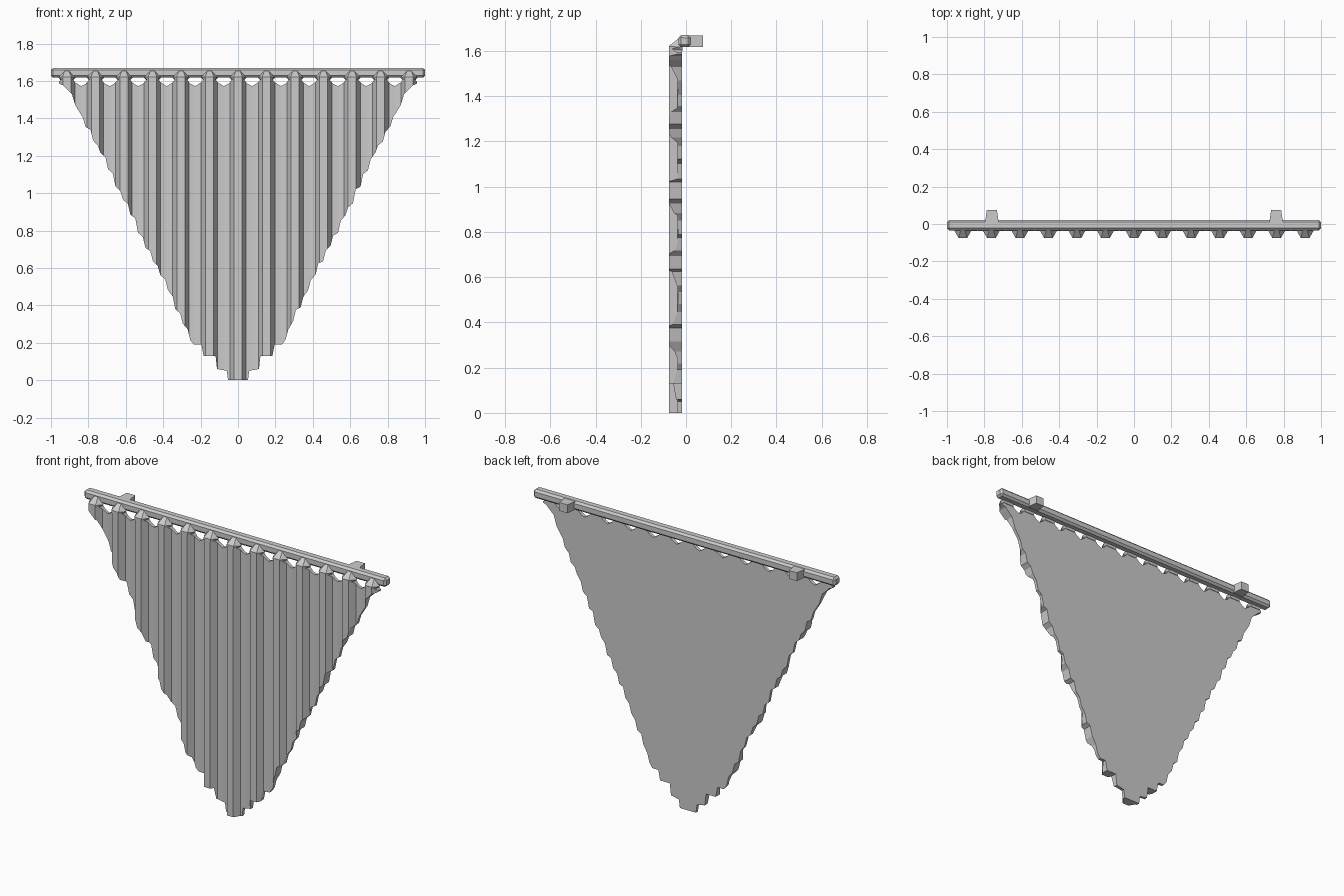
import bpy, bmesh, random

if "Cube" in bpy.data.objects:
    bpy.data.objects.remove(bpy.data.objects["Cube"])

random.seed(4)
PITCH = 0.1525          # spacing of the folds
BACK = -0.018           # back plane of the cloth


def lerp(table, x):
    for (x0, v0), (x1, v1) in zip(table, table[1:]):
        if x <= x1:
            return v0 + (v1 - v0) * max(0, x - x0) / (x1 - x0)
    return table[-1][1]


def finish(name, bm):
    bmesh.ops.recalc_face_normals(bm, faces=bm.faces)
    me = bpy.data.meshes.new(name)
    bm.to_mesh(me)
    bm.free()
    ob = bpy.data.objects.new(name, me)
    bpy.context.collection.objects.link(ob)
    return ob


def hull(name, pts):
    bm = bmesh.new()
    for p in pts:
        bm.verts.new(p)
    bmesh.ops.convex_hull(bm, input=bm.verts)
    return finish(name, bm)


def box(name, lo, hi, bevel=0):
    ob = hull(name, [(x, y, z) for x in (lo[0], hi[0])
                     for y in (lo[1], hi[1]) for z in (lo[2], hi[2])])
    if bevel:
        m = ob.modifiers.new("bevel", "BEVEL")
        m.width = bevel
        m.segments = 1
    return ob


# Fold profile and hem, as functions of distance from a fold centre
FOLD_Y = [(0, -0.075), (0.021, -0.075), (0.044, -0.038), (0.077, -0.036)]
FOLD_TOP = [(0, 1.62), (0.025, 1.617), (0.05, 1.585), (0.077, 1.572)]


def ragged_edge():
    # Stepped tip, then a frayed diagonal up to the rod
    pts = [(0, 0), (0.053, 0), (0.06, 0.05), (0.112, 0.06), (0.12, 0.13),
           (0.184, 0.13), (0.196, 0.19), (0.235, 0.19)]
    line = [(0.235, 0.19), (0.30, 0.33), (0.43, 0.60), (0.60, 0.94),
            (0.73, 1.21), (0.86, 1.45)]
    x, n = 0.255, 0
    while x < 0.85:
        pts.append((x, lerp(line, x) + (0.018 if n % 2 else -0.014)
                    + random.uniform(-0.012, 0.012)))
        x += 0.026 if n % 2 else 0.014
        n += 1
    return pts + [(0.87, 1.47), (0.888, 1.53), (0.92, 1.56), (0.958, 1.6)]


def fold_distance(x):
    return abs(x - round(x / PITCH) * PITCH)


# Pleated triangular cloth
left, right = ragged_edge(), ragged_edge()
stations = {round(x, 4) for x, _ in right} | {round(-x, 4) for x, _ in left}
for k in range(-6, 7):
    for d in (-0.044, -0.021, 0.021, 0.044, PITCH / 2):
        if abs(k * PITCH + d) < 0.958:
            stations.add(round(k * PITCH + d, 4))
bm = bmesh.new()
rings = []
for x in sorted(stations):
    d = fold_distance(x)
    y, top = lerp(FOLD_Y, d), lerp(FOLD_TOP, d)
    bottom = min(lerp(right if x > 0 else left, abs(x)), top - 0.008)
    rings.append([bm.verts.new(p) for p in (
        (x, y, bottom), (x, y, top), (x, BACK, top), (x, BACK, bottom))])
for a, b in zip(rings, rings[1:]):
    for i in range(4):
        j = (i + 1) % 4
        bm.faces.new((a[i], a[j], b[j], b[i]))
bm.faces.new(rings[0])
bm.faces.new(rings[-1])
finish("pleated_cloth", bm)

# Faceted loops tying each fold to the rod
for k in range(-6, 7):
    c = k * PITCH
    hull("fold_loop", [(c + s * dx, y, z) for s in (-1, 1) for dx, y, z in (
        (0.021, -0.075, 1.605), (0.023, -0.075, 1.622), (0.045, -0.036, 1.617),
        (0.028, -0.036, 1.598), (0.01, -0.03, 1.657), (0.03, -0.015, 1.6),
        (0.04, -0.015, 1.62))])

# Hanging rod and its two rear wall pegs
box("rod", (-1, -0.034, 1.617), (1, 0.022, 1.67), 0.012)
for s in (-1, 1):
    c = 0.76 * s
    hull("wall_peg", [(c + dx * w, y, z) for dx in (-1, 1)
                      for w, y in ((0.036, 0.01), (0.027, 0.075))
                      for z in (1.618, 1.668)])
